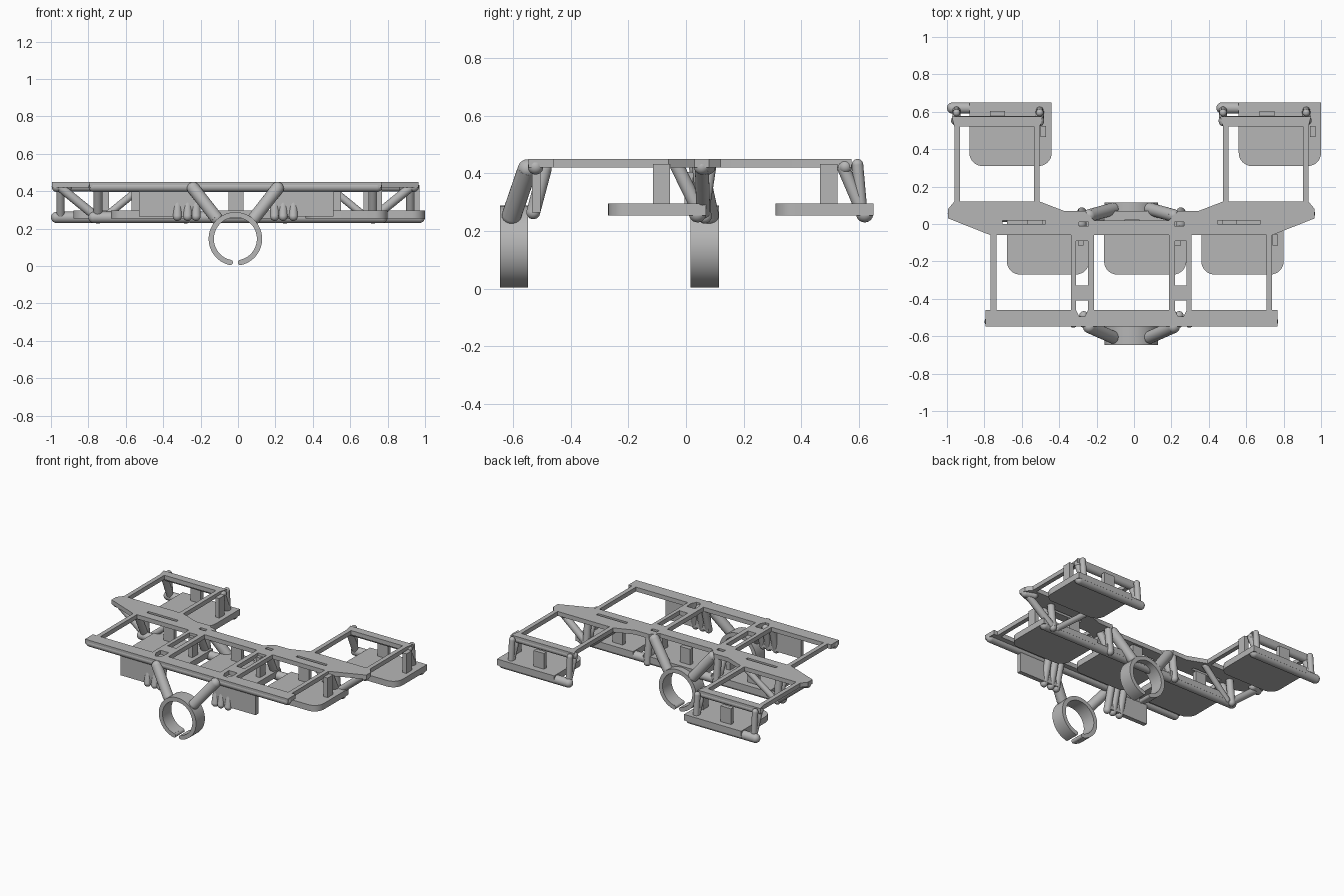
import bpy
import math
from mathutils import Vector

cube = bpy.data.objects.get("Cube")
if cube:
    bpy.data.objects.remove(cube, do_unlink=True)

grey = bpy.data.materials.new("plain grey")
grey.use_nodes = True
grey.diffuse_color = (0.47, 0.47, 0.47, 1)
grey.node_tree.nodes["Principled BSDF"].inputs["Base Color"].default_value = (0.47, 0.47, 0.47, 1)

MID = -0.014   # centre line of the frame
TOP = 0.423    # height of the upper rods


def finish(obj, name, smooth=True):
    obj.name = name
    obj.data.materials.clear()
    obj.data.materials.append(grey)
    if smooth:
        bpy.ops.object.shade_smooth_by_angle(angle=math.radians(35))
    return obj


def box(name, x, y, z):
    lo, hi = Vector((x[0], y[0], z[0])), Vector((x[1], y[1], z[1]))
    bpy.ops.mesh.primitive_cube_add(size=1, location=(lo + hi) / 2)
    obj = bpy.context.object
    obj.scale = hi - lo
    return finish(obj, name, False)


def rod(name, a, b, r=0.027):
    """Round bar with ball ends."""
    a, b = Vector(a), Vector(b)
    d = b - a
    bpy.ops.mesh.primitive_cylinder_add(vertices=24, radius=r, depth=d.length, location=(a + b) / 2)
    obj = bpy.context.object
    obj.rotation_euler = d.to_track_quat('Z', 'Y').to_euler()
    finish(obj, name)
    for p in (a, b):
        bpy.ops.mesh.primitive_uv_sphere_add(segments=24, ring_count=12, radius=r, location=p)
        finish(bpy.context.object, name + "_end")


def plate(name, loops, thickness, location, rotation=(0, 0, 0)):
    """Flat plate from an outline followed by its holes."""
    cu = bpy.data.curves.new(name, 'CURVE')
    cu.dimensions = '2D'
    cu.fill_mode = 'BOTH'
    cu.extrude = thickness / 2
    for pts in loops:
        sp = cu.splines.new('POLY')
        sp.points.add(len(pts) - 1)
        for p, q in zip(sp.points, pts):
            p.co = (q[0], q[1], 0, 1)
        sp.use_cyclic_u = True
    obj = bpy.data.objects.new(name, cu)
    bpy.context.collection.objects.link(obj)
    obj.location, obj.rotation_euler = location, rotation
    bpy.ops.object.select_all(action='DESELECT')
    bpy.context.view_layer.objects.active = obj
    obj.select_set(True)
    bpy.ops.object.convert(target='MESH')
    return finish(bpy.context.object, name)


def rect(x0, x1, y0, y1):
    return [(x0, y0), (x1, y0), (x1, y1), (x0, y1)]


def arc(cx, cy, r, a0, a1, n):
    return [(cx + r * math.cos(math.radians(a0 + (a1 - a0) * i / n)),
             cy + r * math.sin(math.radians(a0 + (a1 - a0) * i / n))) for i in range(n + 1)]


# Upper frame: mirrored outline with windows and slots
half = [(0.78, -0.547), (0.78, -0.46), (0.752, -0.46), (0.752, -0.06), (0.98, 0.03),
        (0.98, 0.08), (0.947, 0.12), (0.947, 0.52), (0.96, 0.575), (0.475, 0.575),
        (0.49, 0.52), (0.49, 0.12), (0.36, 0.07), (0.25, 0.07), (0.2, 0.02)]
outline = half + [(-x, y) for x, y in reversed(half)]
holes = [rect(-0.2, 0.2, -0.46, -0.06)]
side_holes = [rect(0.52, 0.917, 0.12, 0.52), rect(0.322, 0.722, -0.46, -0.06),
              rect(0.232, 0.296, -0.33, -0.09),
              [(0.232, -0.41), (0.232, -0.46), (0.25, -0.495), (0.278, -0.495),
               (0.296, -0.46), (0.296, -0.41)],
              rect(0.46, 0.69, 0, 0.02), rect(0.23, 0.28, -0.012, 0.012)]
for h in side_holes:
    holes += [h, [(-x, y) for x, y in h]]
plate("upper_frame", [outline] + holes, 0.03, (MID, 0, 0.435))

# Front rod
rod("front_rod", (MID - 0.758, -0.522, TOP), (MID + 0.758, -0.522, TOP))

# Split clamp rings
ring = arc(0, 0, 0.143, -78, 258, 64) + arc(0, 0, 0.115, 258, -78, 64)
for name, y in (("front_clamp", -0.597), ("back_clamp", 0.065)):
    plate(name, [ring], 0.098, (MID, y, 0.145), (math.pi / 2, 0, 0))
    end_r = 0.014
    for s in (-1, 1):
        a = math.radians(-90 + s * 12)
        x, z = MID + 0.129 * math.cos(a), 0.145 + 0.129 * math.sin(a)
        bpy.ops.mesh.primitive_cylinder_add(vertices=20, radius=end_r, depth=0.098,
                                            location=(x, y, z), rotation=(math.pi / 2, 0, 0))
        finish(bpy.context.object, name + "_lip")


# Finger pad pods: rounded pad, rear rod, posts
def pod(name, x, y):
    """x is the right edge of the pad, y its rear edge."""
    r = 0.07
    x0, y0 = x - 0.44, y - 0.34
    shape = (arc(x0 + r, y0 + r, r, 180, 270, 8) + arc(x - r, y0 + r, r, 270, 360, 8)
             + [(x, y), (x0, y)])
    plate(name + "_pad", [shape], 0.042, (0, 0, 0.275))
    rod(name + "_rear_rod", (x - 0.53, y - 0.03, 0.26), (x - 0.03, y - 0.03, 0.26), 0.03)
    box(name + "_tab", (x - 0.33, x - 0.25), (y - 0.075, y - 0.045), (0.27, 0.405))
    box(name + "_side_block", (x - 0.06, x - 0.03), (y - 0.185, y - 0.125), (0.28, 0.432))


pod("left_back", 1.0, 0.65)
pod("right_back", -0.44, 0.65)
for name, x in (("right_middle", -0.24), ("centre_middle", 0.28), ("left_middle", 0.80)):
    pod(name, x, 0.07)

for s, side in ((-1, "right"), (1, "left")):
    def at(u, y, z):
        return (MID + s * u, y, z)

    # Struts from the clamps to the frame
    rod(side + "_front_clamp_strut", at(0.1, -0.605, 0.255), at(0.225, -0.55, 0.415), 0.034)
    rod(side + "_back_clamp_strut", at(0.1, 0.08, 0.255), at(0.225, 0.045, 0.415), 0.034)

    # Wing corner and its diagonal brace
    rod(side + "_wing_edge", at(0.955, 0.055, TOP), at(0.9, 0.075, TOP))
    rod(side + "_wing_brace", at(0.94, 0.055, TOP), at(0.74, 0.06, 0.26), 0.024)
    rod(side + "_inner_brace", at(0.5, 0.085, TOP), at(0.70, 0.06, 0.26), 0.02)

    # Posts between the frame and the middle rods
    for u in (0.735, 0.265):
        rod(side + "_middle_post", at(u, -0.03, TOP), at(u, 0.05, 0.26), 0.024)
        rod(side + "_middle_rear_post", at(u, 0.045, TOP), at(u, 0.065, 0.25), 0.024)

    # Back corner posts and upper back rod
    rod(side + "_back_rod", at(0.94, 0.553, TOP), at(0.49, 0.553, TOP), 0.024)
    for u in (0.935, 0.49):
        rod(side + "_back_post", at(u, 0.595, 0.43), at(u, 0.61, 0.26), 0.02)
        rod(side + "_back_slanted_post", at(u, 0.545, TOP), at(u, 0.615, 0.26), 0.022)

    # Front hanging panel and pegs
    px = (MID - 0.516, MID - 0.206) if s < 0 else (MID + 0.196, MID + 0.524)
    box(side + "_front_panel", px, (-0.535, -0.505), (0.265, 0.42))
    for u in (0.21, 0.255, 0.31):
        rod(side + "_peg", at(u, -0.49, 0.415), at(u, -0.53, 0.265), 0.024)
